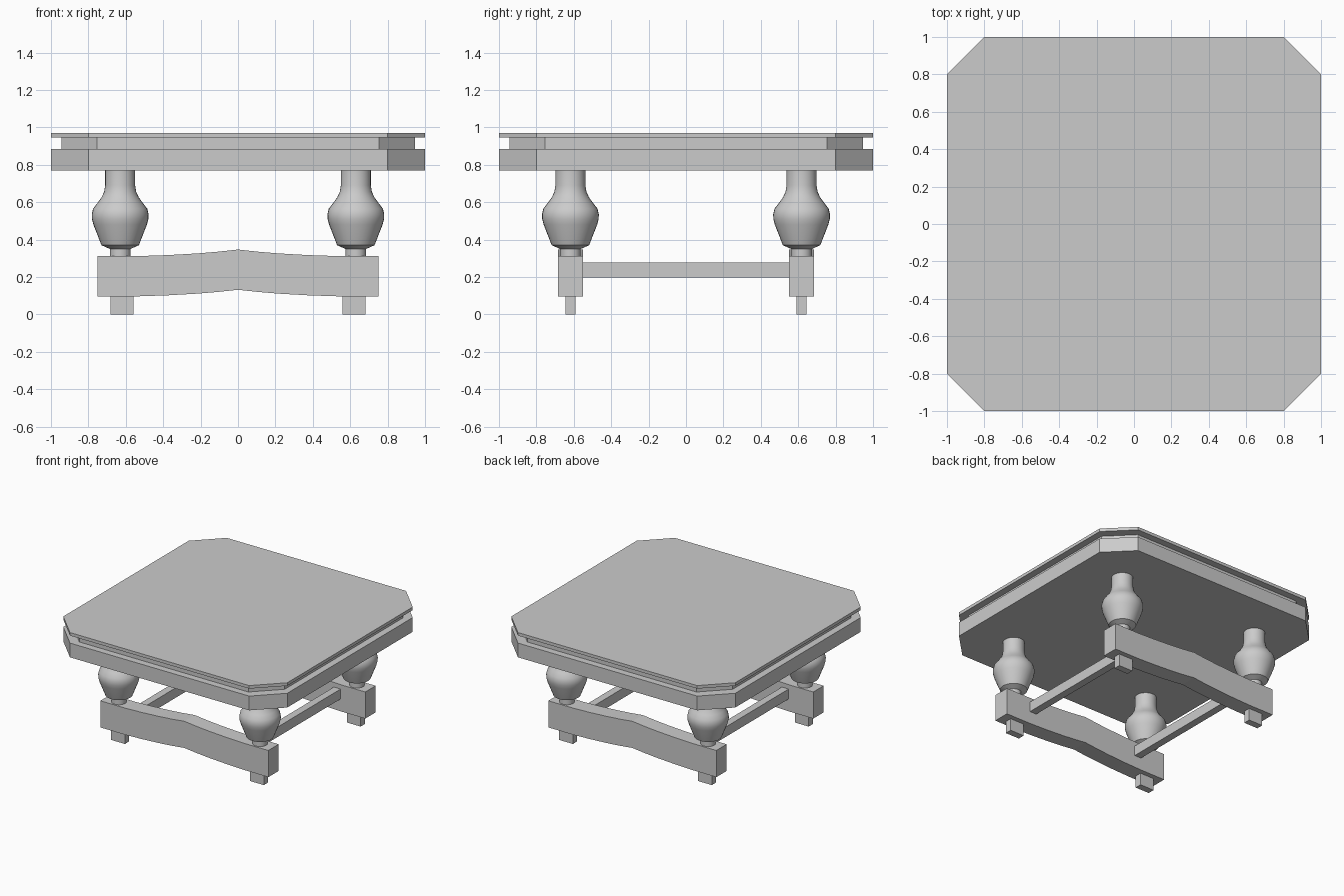
import bpy, bmesh, math

if "Cube" in bpy.data.objects:
    bpy.data.objects.remove(bpy.data.objects["Cube"])

GREY = 0.6
grey = bpy.data.materials.new("plain grey")
grey.use_nodes = True
grey.diffuse_color = (GREY, GREY, GREY, 1)
grey.node_tree.nodes["Principled BSDF"].inputs["Base Color"].default_value = (GREY, GREY, GREY, 1)


def finish(name, bm):
    bmesh.ops.recalc_face_normals(bm, faces=bm.faces)
    mesh = bpy.data.meshes.new(name)
    bm.to_mesh(mesh)
    bm.free()
    mesh.materials.append(grey)
    obj = bpy.data.objects.new(name, mesh)
    bpy.context.collection.objects.link(obj)
    return obj


def prism(name, points, offset):
    """Extrude a flat outline by an offset vector."""
    bm = bmesh.new()
    face = bm.faces.new([bm.verts.new(p) for p in points])
    ext = bmesh.ops.extrude_face_region(bm, geom=[face])
    moved = [v for v in ext["geom"] if isinstance(v, bmesh.types.BMVert)]
    bmesh.ops.translate(bm, verts=moved, vec=offset)
    return finish(name, bm)


def box(name, centre, size):
    bm = bmesh.new()
    bmesh.ops.create_cube(bm, size=1)
    bmesh.ops.scale(bm, vec=size, verts=bm.verts)
    bmesh.ops.translate(bm, vec=centre, verts=bm.verts)
    return finish(name, bm)


def turned(name, profile, x, y, sides=32):
    """Spin a radius/height profile around a vertical axis."""
    bm = bmesh.new()
    rings = []
    for r, z in profile:
        rings.append([bm.verts.new((x + r * math.cos(math.tau * i / sides),
                                    y + r * math.sin(math.tau * i / sides), z))
                      for i in range(sides)])
    for low, high in zip(rings, rings[1:]):
        for i in range(sides):
            j = (i + 1) % sides
            bm.faces.new((low[i], low[j], high[j], high[i]))
    bm.faces.new(rings[0])
    bm.faces.new(rings[-1])
    obj = finish(name, bm)
    bpy.ops.object.select_all(action="DESELECT")
    obj.select_set(True)
    bpy.context.view_layer.objects.active = obj
    bpy.ops.object.shade_smooth_by_angle(angle=math.radians(35))
    return obj


# Tabletop: three stacked slabs with clipped corners
for name, half, flat, z0, z1 in (("table_apron", 1.0, 0.8, 0.77, 0.885),
                                 ("table_groove", 0.945, 0.755, 0.885, 0.945),
                                 ("table_top", 1.0, 0.8, 0.945, 0.97)):
    outline = []
    for sx, sy in ((1, 1), (-1, 1), (-1, -1), (1, -1)):
        pair = [(sx * half, sy * flat, z0), (sx * flat, sy * half, z0)]
        outline += pair if sx * sy > 0 else pair[::-1]
    prism(name, outline, (0, 0, z1 - z0))

# Turned legs and small feet
LEG = [(0.055, 0.29), (0.055, 0.35), (0.1, 0.37), (0.143, 0.48), (0.151, 0.51),
       (0.152, 0.535), (0.145, 0.565), (0.122, 0.595), (0.1, 0.625),
       (0.086, 0.655), (0.08, 0.69), (0.08, 0.775)]
for side, sx in (("left", 1), ("right", -1)):
    for end, sy in (("front", -1), ("back", 1)):
        turned(f"{end}_{side}_leg", LEG, sx * 0.63, sy * 0.618)
        box(f"{end}_{side}_foot", (sx * 0.62, sy * 0.618, 0.05), (0.124, 0.055, 0.1))

# Arched beams joining the legs at the front and back
half_arch = [(0.75, 0), (0.53, 0), (0.38, 0.005), (0.22, 0.014), (0.11, 0.023)]
arch = [(-x, z) for x, z in half_arch] + [(0, 0.035)] + half_arch[::-1]
for end, sy in (("front", -1), ("back", 1)):
    y = sy * 0.618 - 0.066
    outline = [(x, y, 0.097 + z) for x, z in arch]
    outline += [(x, y, 0.312 + z) for x, z in arch[::-1]]
    prism(f"{end}_beam", outline, (0, 0.132, 0))

# Rails running between the beams
for side, sx in (("left", 1), ("right", -1)):
    box(f"{side}_rail", (sx * 0.5, 0, 0.237), (0.06, 1.12, 0.08))
